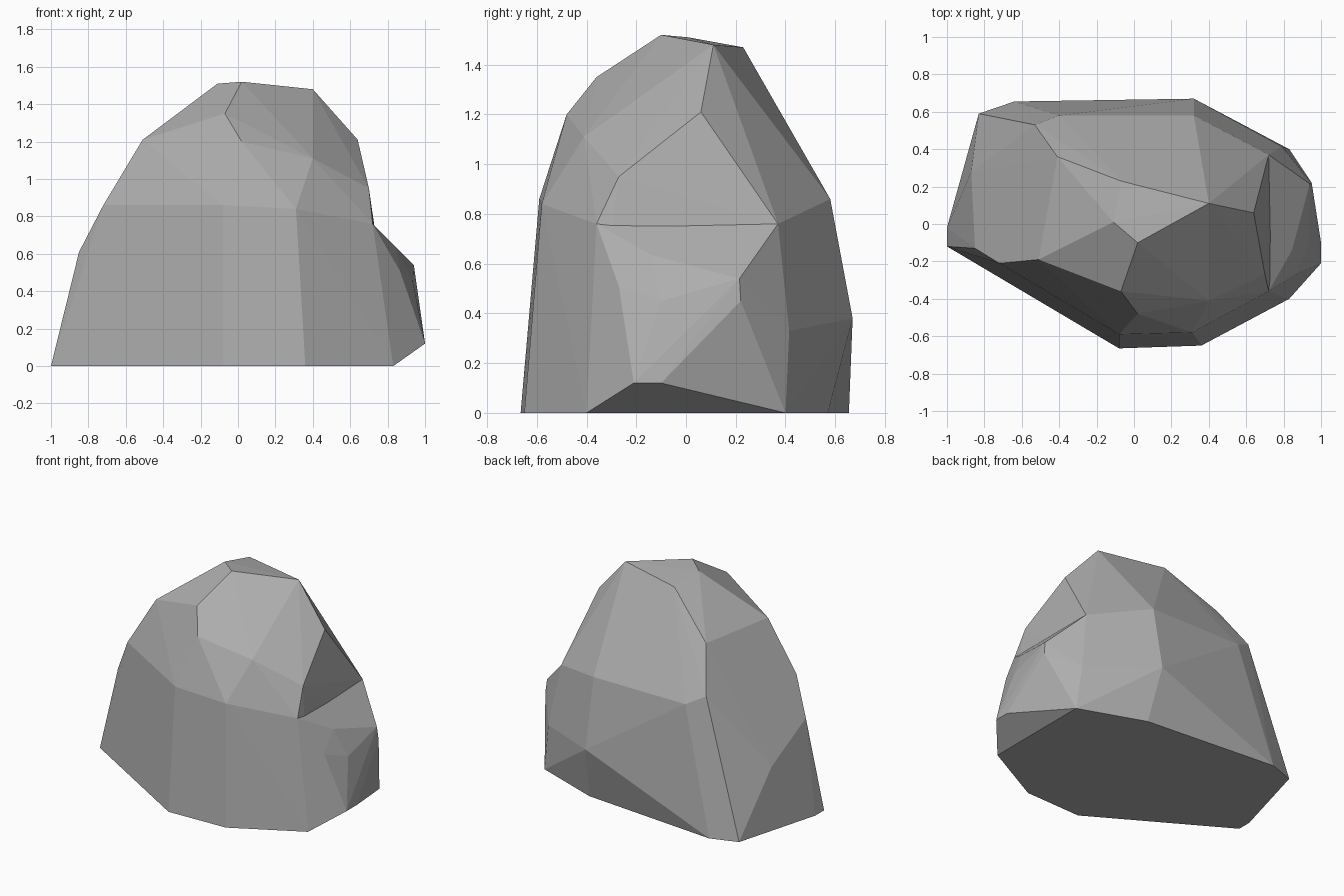
import bpy
import bmesh
import math

default_cube = bpy.data.objects.get("Cube")
if default_cube:
    bpy.data.objects.remove(default_cube, do_unlink=True)


def make_material(name, colour):
    material = bpy.data.materials.new(name)
    material.use_nodes = True
    material.diffuse_color = colour
    shader = material.node_tree.nodes["Principled BSDF"]
    shader.inputs["Base Color"].default_value = colour
    shader.inputs["Roughness"].default_value = 0.9
    return material


def chiselled_block(name, corners, material):
    """Wrap the corners in a tight faceted skin and merge nearly flat neighbours."""
    bm = bmesh.new()
    for corner in corners:
        bm.verts.new(corner)
    bmesh.ops.convex_hull(bm, input=list(bm.verts))
    loose = [vert for vert in bm.verts if not vert.link_faces]
    bmesh.ops.delete(bm, geom=loose, context="VERTS")
    bmesh.ops.dissolve_limit(bm, angle_limit=math.radians(1.5),
                             verts=list(bm.verts), edges=list(bm.edges))
    bmesh.ops.recalc_face_normals(bm, faces=list(bm.faces))
    mesh = bpy.data.meshes.new(name)
    bm.to_mesh(mesh)
    bm.free()
    mesh.materials.append(material)
    block = bpy.data.objects.new(name, mesh)
    bpy.context.collection.objects.link(block)
    return block


stone = make_material("stone grey", (0.42, 0.42, 0.42, 1.0))

# Corners shared by the main rock and the bulge on its left side
ledge = [(.72, -.36, .76), (.72, .37, .76)]
bulge_foot = [(.83, -.4, 0), (.83, .4, 0), (.79, .415, .33)]

# Footprint on the ground
footprint = [(-1, -.12, 0), (-.08, -.665, 0), (.36, -.65, 0), (.36, .57, 0),
             (-.64, .655, 0), (-.83, .59, 0), (-1, -.02, 0)]

# Lower flanks
flanks = [(-.92, -.1, .29), (-.85, -.13, .61), (-.87, .28, .43), (.32, .67, .38)]

# Waist, where the walls start to lean inwards
waist = [(-.72, -.21, .86), (-.08, -.59, .86), (.31, -.58, .84), (.7, -.27, .95),
         (.32, .58, .86), (-.4, .58, .86), (-.53, .53, .93)]

# Shoulders
shoulders = [(-.51, -.19, 1.21), (.02, -.48, 1.2), (.4, -.41, 1.11),
             (.64, .06, 1.21), (-.41, .36, 1.21), (-.23, .33, 1.29)]

# Crown
crown = [(-.07, -.36, 1.35), (.02, -.1, 1.52), (-.11, .01, 1.51),
         (.4, .11, 1.48), (-.07, .23, 1.47)]

# Bulge sticking out below the ledge, undercut near the ground
bulge = [(.865, -.27, .51), (.845, -.14, .635), (.935, -.1, .45),
         (.94, .215, .54), (.95, .22, .45), (1, -.21, .12), (1, -.1, .12)]

chiselled_block("main_rock", footprint + flanks + waist + shoulders + crown
                + ledge + bulge_foot, stone)
chiselled_block("side_bulge", ledge + bulge_foot + bulge, stone)
